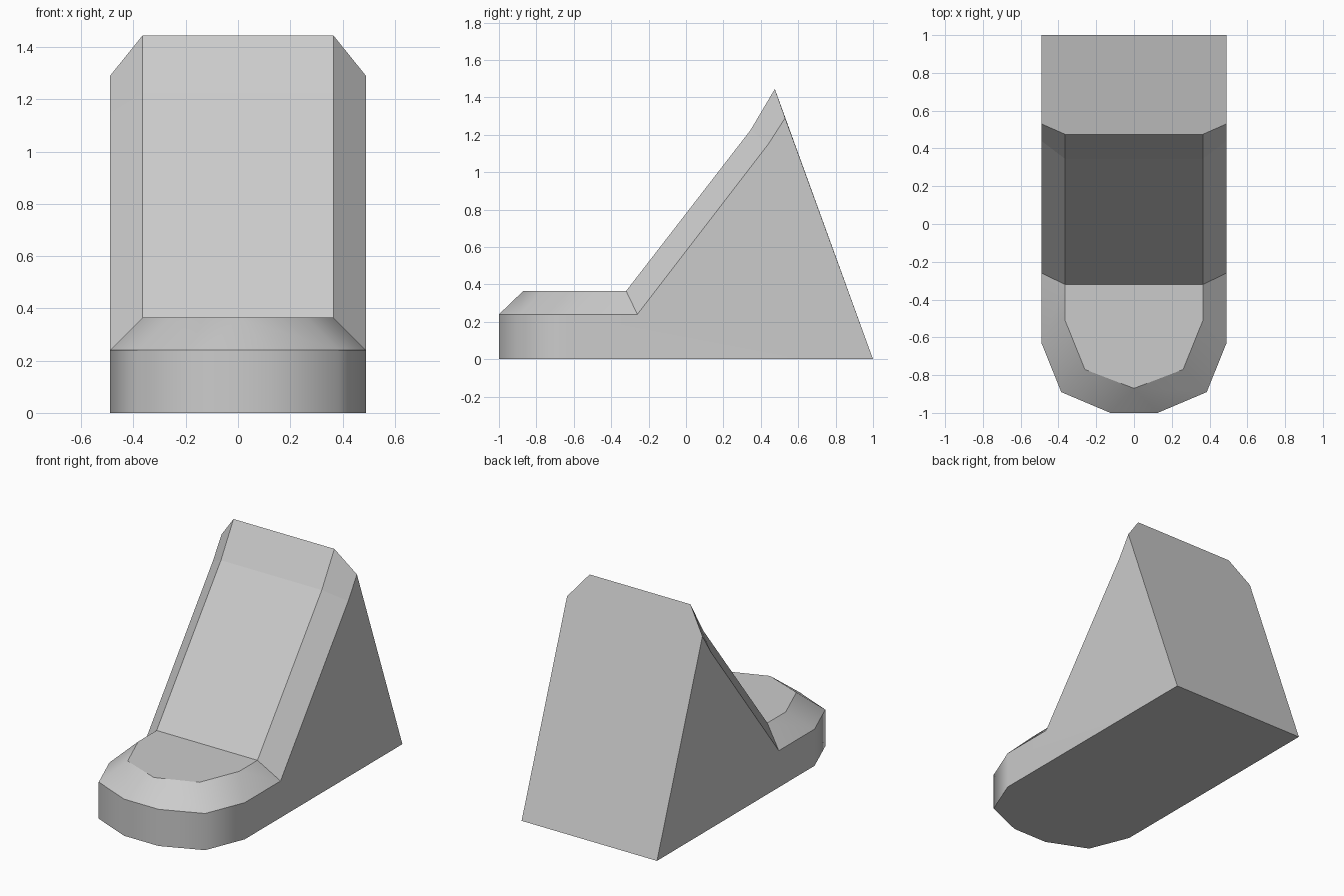
import bpy
import bmesh

cube = bpy.data.objects.get("Cube")
if cube:
    bpy.data.objects.remove(cube)

grey = bpy.data.materials.new("light_grey")
grey.use_nodes = True
colour = (0.6, 0.6, 0.6, 1)
grey.diffuse_color = colour
grey.node_tree.nodes["Principled BSDF"].inputs["Base Color"].default_value = colour


def both_sides(half):
    """Run down the left side, round the toe and back up the right side."""
    return half + [(-x, y, z) for x, y, z in reversed(half)]


# Outer rim and raised crown, each from the peak down to the toe
rim = both_sides([(0.49, 0.53, 1.29), (0.49, 0.44, 1.15), (0.49, -0.26, 0.24),
                  (0.49, -0.63, 0.24), (0.385, -0.89, 0.24), (0.125, -1, 0.24)])
crown = both_sides([(0.365, 0.475, 1.445), (0.365, 0.345, 1.225), (0.365, -0.32, 0.365),
                    (0.365, -0.51, 0.365), (0.26, -0.77, 0.365), (0, -0.87, 0.365)])
base = [(x, y, 0) for x, y, z in rim[3:9]]
heel_left, heel_right = (0.49, 1, 0), (-0.49, 1, 0)

bm = bmesh.new()
verts = {}
groups = {}


def face(points, group=None):
    """Add a face, sharing corners; faces of one group shade smoothly together."""
    corners = []
    for p in dict.fromkeys(points):
        if p not in verts:
            verts[p] = bm.verts.new(p)
        corners.append(verts[p])
    f = bm.faces.new(corners)
    f.smooth = True
    groups[f] = group


# Chamfer between rim and crown, rounded around the toe
for i in range(len(rim) - 1):
    face([rim[i], rim[i + 1], crown[i + 1], crown[i]], "band" if 2 <= i <= 8 else None)

# Vertical toe wall and the two flat sides
for i in range(len(base) - 1):
    face([base[i], base[i + 1], rim[i + 4], rim[i + 3]], "wall")
face(rim[:4] + [base[0], heel_left], "wall")
face(rim[8:] + [heel_right, base[-1]], "wall")

# Peak panel, long slope and toe top
face([crown[0], crown[1], crown[10], crown[11]])
face([crown[1], crown[2], crown[9], crown[10]])
face(crown[2:10])

# Back and underside
face([heel_left, heel_right, rim[-1], crown[-1], crown[0], rim[0]])
face(base + [heel_right, heel_left])

for e in bm.edges:
    kinds = {groups[f] for f in e.link_faces}
    e.smooth = len(kinds) == 1 and None not in kinds
bmesh.ops.recalc_face_normals(bm, faces=bm.faces[:])

mesh = bpy.data.meshes.new("wedge_block")
bm.to_mesh(mesh)
bm.free()
mesh.materials.append(grey)
wedge = bpy.data.objects.new("wedge_block", mesh)
bpy.context.collection.objects.link(wedge)

# Keep the large flat sides evenly shaded
weighted = wedge.modifiers.new("weighted_normals", "WEIGHTED_NORMAL")
weighted.keep_sharp = True
